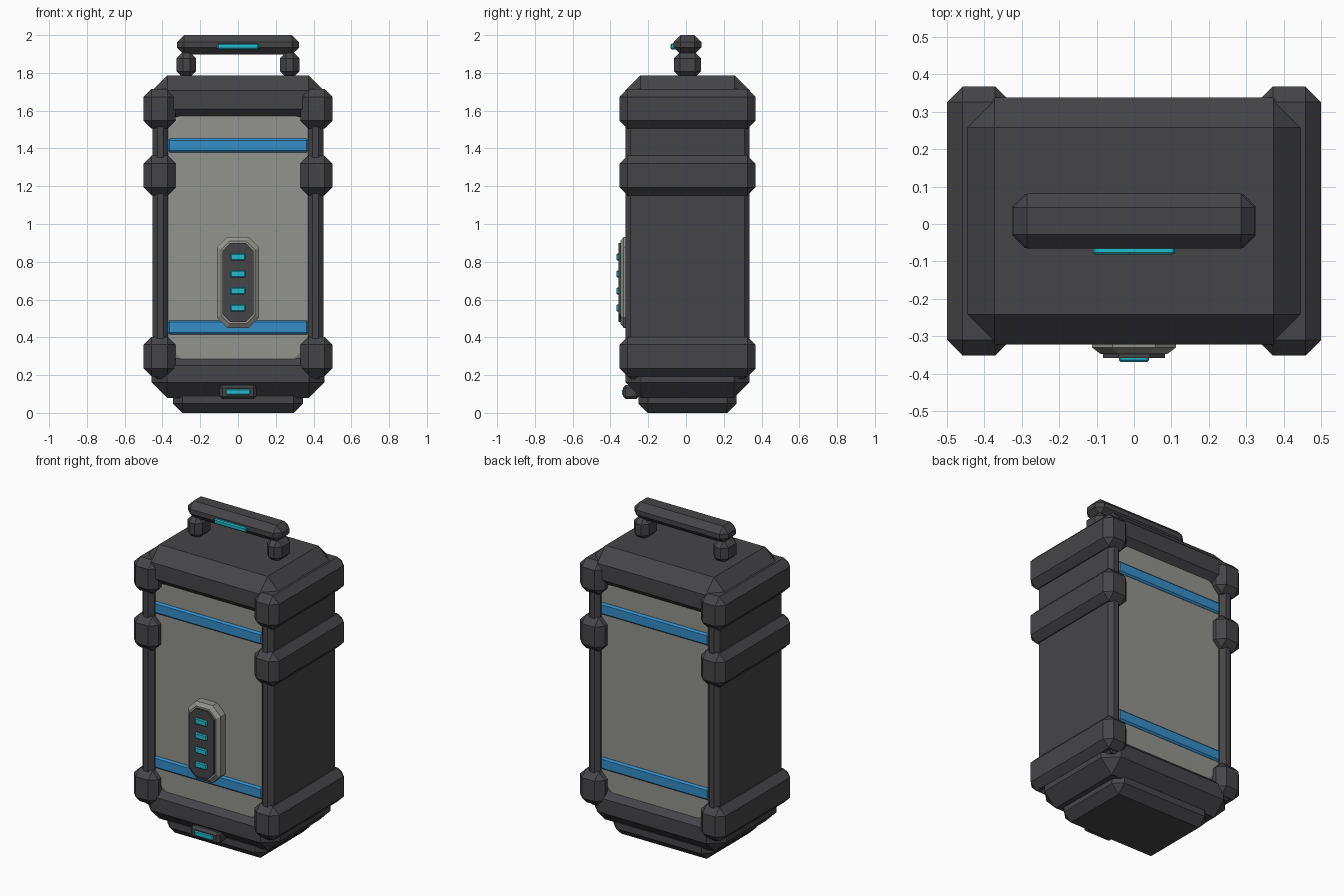
import bpy
import bmesh

if "Cube" in bpy.data.objects:
    bpy.data.objects.remove(bpy.data.objects["Cube"], do_unlink=True)

CY = 0.008  # depth centre of the case


def material(name, rgb):
    m = bpy.data.materials.new(name)
    m.use_nodes = True
    m.diffuse_color = (*rgb, 1)
    m.node_tree.nodes["Principled BSDF"].inputs["Base Color"].default_value = (*rgb, 1)
    return m


DARK = material("charcoal", (0.06, 0.058, 0.065))
GREY = material("warm grey", (0.29, 0.29, 0.27))
BLUE = material("blue", (0.035, 0.27, 0.58))
TEAL = material("teal light", (0.018, 0.5, 0.6))


def finish(name, bm, mat):
    bmesh.ops.recalc_face_normals(bm, faces=bm.faces)
    mesh = bpy.data.meshes.new(name)
    bm.to_mesh(mesh)
    bm.free()
    mesh.materials.append(mat)
    obj = bpy.data.objects.new(name, mesh)
    bpy.context.collection.objects.link(obj)
    return obj


def box(name, x, y, z, mat, bevel=0.0):
    """Chamfered box from (min, max) ranges."""
    bm = bmesh.new()
    bmesh.ops.create_cube(bm, size=1)
    for v in bm.verts:
        for i, (lo, hi) in enumerate((x, y, z)):
            v.co[i] = lo if v.co[i] < 0 else hi
    if bevel:
        bmesh.ops.bevel(bm, geom=bm.edges[:], offset=bevel, segments=1,
                        affect='EDGES', clamp_overlap=True)
    return finish(name, bm, mat)


def plate(name, z, sections, mat):
    """Upright eight-sided plate; sections are (y, half width, inset in z, corner cut)."""
    bm = bmesh.new()
    rings = []
    for y, w, inset, c in sections:
        lo, hi = z[0] + inset, z[1] - inset
        pts = [(w - c, lo), (w, lo + c), (w, hi - c), (w - c, hi),
               (c - w, hi), (-w, hi - c), (-w, lo + c), (c - w, lo)]
        rings.append([bm.verts.new((px, y, pz)) for px, pz in pts])
    for a, b in zip(rings, rings[1:]):
        for i in range(8):
            j = (i + 1) % 8
            bm.faces.new((a[i], a[j], b[j], b[i]))
    bm.faces.new(rings[0])
    bm.faces.new(rings[-1])
    return finish(name, bm, mat)


def depth(half):
    return (CY - half, CY + half)


# Grey core with clipped front and back corners
plate("core_panel", (0.25, 1.61),
      [(CY - 0.293, 0.38, 0.0, 0.12), (CY - 0.265, 0.38, 0, 0.02),
       (CY + 0.265, 0.38, 0, 0.02), (CY + 0.293, 0.38, 0.0, 0.12)], GREY)

# Lid, base and foot
box("lid", (-0.453, 0.453), depth(0.33), (1.53, 1.787), DARK, 0.08)
box("base", (-0.457, 0.457), depth(0.327), (0.08, 0.33), DARK, 0.08)
box("foot", (-0.345, 0.345), depth(0.26), (0, 0.14), DARK, 0.05)

# Blue stripes on the front and back
for label, z in (("upper", 1.415), ("lower", 0.453)):
    box(label + "_stripe", (-0.372, 0.372), depth(0.305),
        (z - 0.037, z + 0.037), BLUE, 0.01)

# Side walls, wrap bands and handle posts
for side, s in (("left", 1), ("right", -1)):
    def span(a, b):
        return tuple(sorted((s * a, s * b)))

    box(side + "_wall", span(0.37, 0.452), depth(0.327), (0.18, 1.66), DARK, 0.025)
    for label, z in (("top", 1.61), ("middle", 1.257), ("bottom", 0.298)):
        box(f"{side}_{label}_band", span(0.33, 0.5), depth(0.36),
            (z - 0.105, z + 0.105), DARK, 0.042)
    box(side + "_handle_post", span(0.222, 0.325), depth(0.072),
        (1.775, 1.91), DARK, 0.033)

# Carry handle with its light
box("handle_bar", (-0.323, 0.323), depth(0.073), (1.897, 2.0), DARK, 0.037)
box("handle_light", (-0.11, 0.11), (-0.082, -0.05), (1.925, 1.955), TEAL, 0.006)

# Front control panel
plate("control_rim", (0.45, 0.932),
      [(-0.27, 0.112, 0, 0.055), (-0.33, 0.112, 0, 0.055),
       (-0.347, 0.09, 0.022, 0.045)], GREY)
plate("control_face", (0.48, 0.9),
      [(-0.33, 0.083, 0, 0.042), (-0.358, 0.083, 0, 0.042)], DARK)
for i in range(4):
    z = 0.556 + i * 0.09
    box(f"control_light_{i + 1}", (-0.04, 0.04), (-0.369, -0.35),
        (z - 0.018, z + 0.018), TEAL, 0.005)

# Base lamp
box("base_lamp_housing", (-0.098, 0.098), (-0.334, -0.25), (0.073, 0.147), DARK, 0.015)
box("base_lamp_light", (-0.065, 0.065), (-0.339, -0.31), (0.094, 0.126), TEAL, 0.005)
